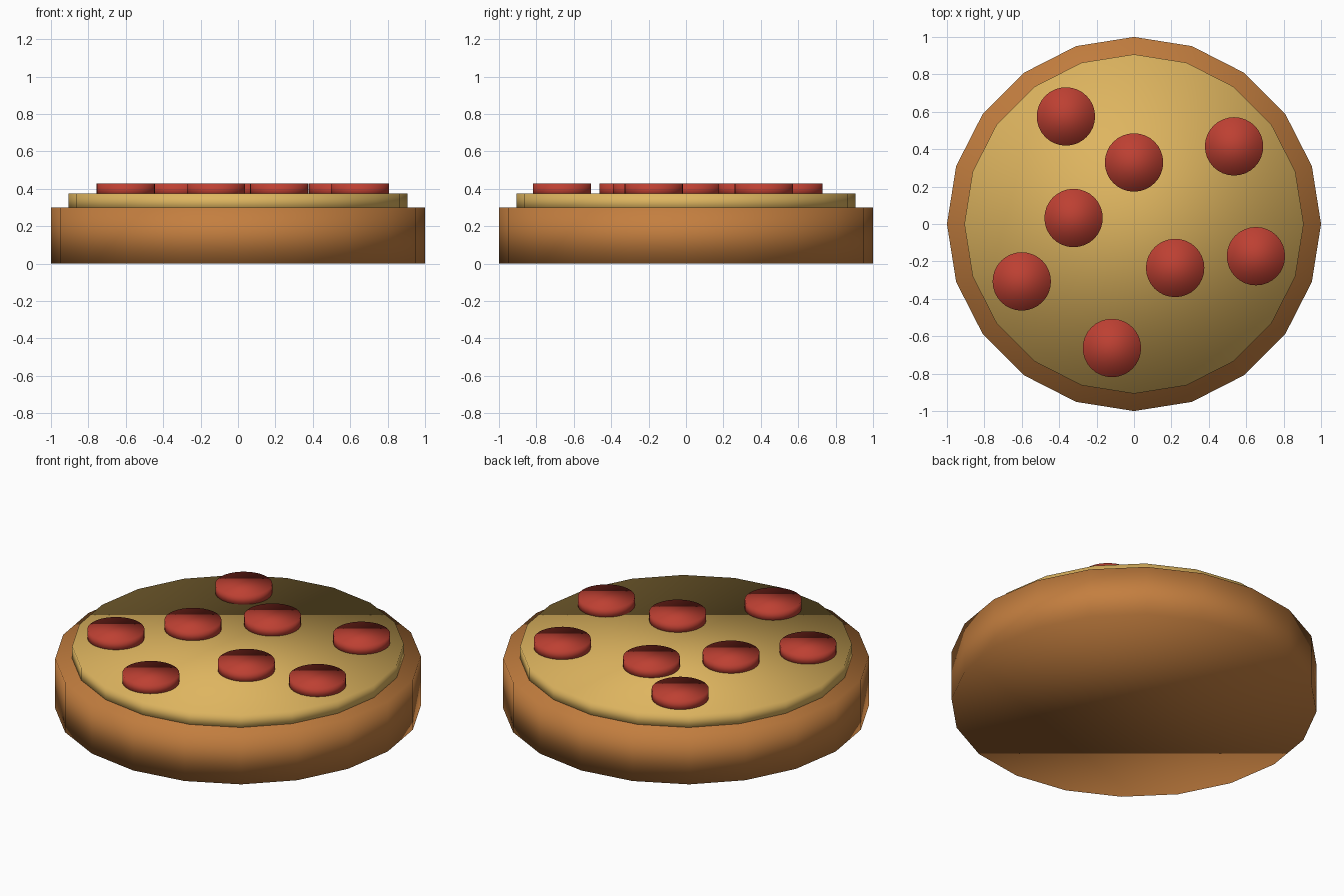
import bpy

if "Cube" in bpy.data.objects:
    bpy.data.objects.remove(bpy.data.objects["Cube"])


def material(name, rgb):
    mat = bpy.data.materials.new(name)
    mat.diffuse_color = (*rgb, 1.0)
    mat.use_nodes = True
    mat.node_tree.nodes["Principled BSDF"].inputs["Base Color"].default_value = mat.diffuse_color
    return mat


def disc(name, x, y, z0, z1, radius, mat, sides=20):
    """Smooth-shaded cylinder spanning z0 to z1."""
    bpy.ops.mesh.primitive_cylinder_add(
        vertices=sides, radius=radius, depth=z1 - z0,
        location=(x, y, (z0 + z1) / 2))
    obj = bpy.context.object
    obj.name = name
    obj.data.materials.append(mat)
    bpy.ops.object.shade_smooth()
    return obj


crust_brown = material("crust brown", (0.55, 0.21, 0.05))
cheese_yellow = material("cheese yellow", (0.73, 0.46, 0.115))
sausage_red = material("sausage red", (0.51, 0.051, 0.032))

# Crust base and the cheese layer on top of it
disc("crust", 0, 0, 0.0, 0.30, 1.0, crust_brown)
disc("cheese", 0, 0, 0.28, 0.375, 0.907, cheese_yellow)

# Sausage slices scattered over the cheese
slices = [(-0.364, 0.575), (0.0, 0.329), (0.535, 0.415), (-0.323, 0.032),
          (-0.60, -0.307), (0.22, -0.235), (0.652, -0.172), (-0.118, -0.663)]
for i, (x, y) in enumerate(slices, 1):
    disc(f"sausage_slice_{i}", x, y, 0.36, 0.428, 0.156, sausage_red, 32)
